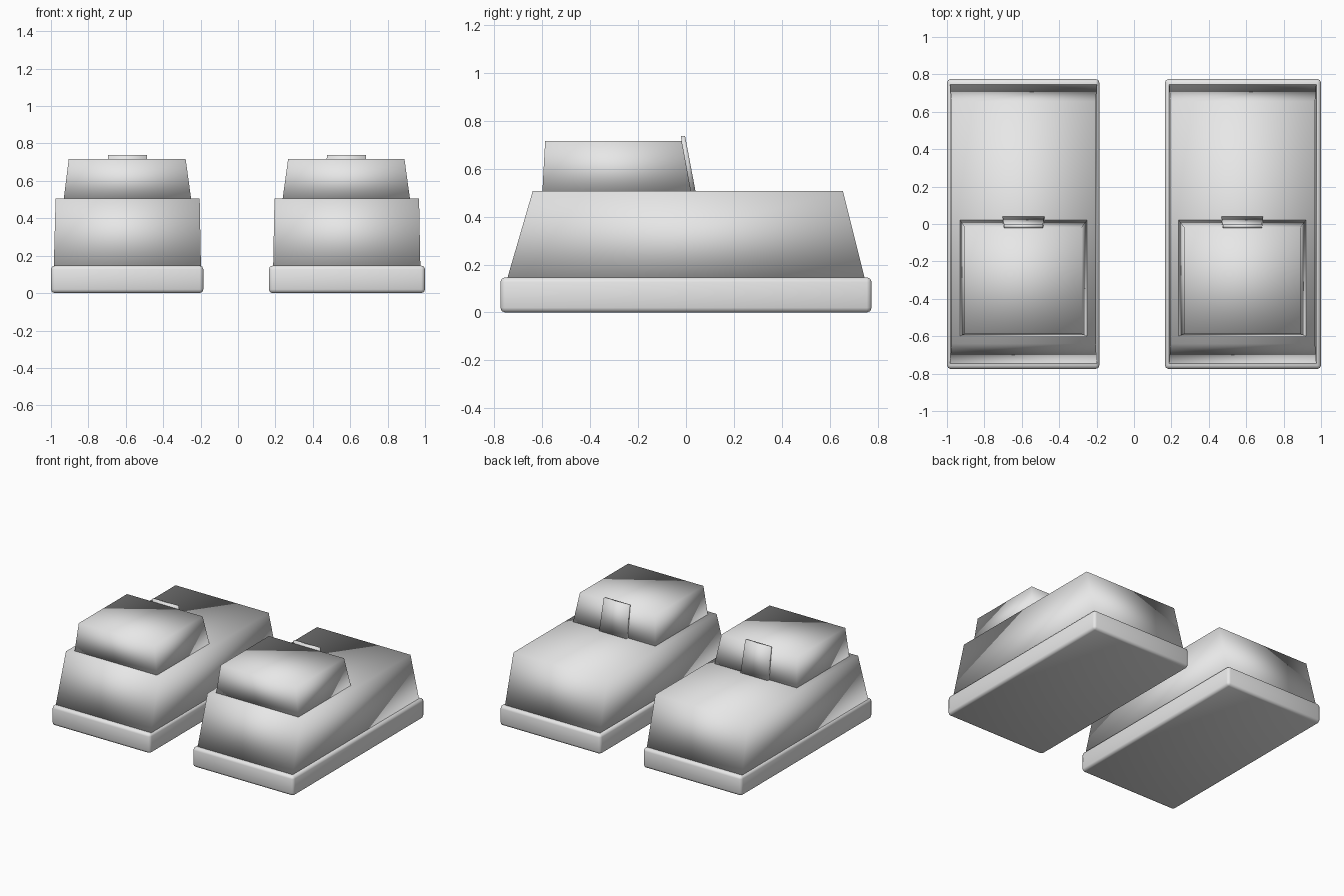
import bpy
import bmesh

if "Cube" in bpy.data.objects:
    bpy.data.objects.remove(bpy.data.objects["Cube"])

# Single light grey material
grey = bpy.data.materials.new("light_grey")
grey.diffuse_color = (0.8, 0.8, 0.8, 1)
grey.use_nodes = True
grey.node_tree.nodes["Principled BSDF"].inputs["Base Color"].default_value = grey.diffuse_color


def tapered_block(name, bottom, top, bevel=0.0):
    """Block from two rectangles, each (x0, x1, y0, y1, z)."""
    bm = bmesh.new()
    rings = []
    for x0, x1, y0, y1, z in (bottom, top):
        rings.append([bm.verts.new(p) for p in
                      ((x0, y0, z), (x1, y0, z), (x1, y1, z), (x0, y1, z))])
    low, high = rings
    bm.faces.new(low[::-1])
    bm.faces.new(high)
    for i in range(4):
        j = (i + 1) % 4
        bm.faces.new((low[i], low[j], high[j], high[i]))
    if bevel:
        bmesh.ops.bevel(bm, geom=bm.edges[:], offset=bevel, segments=2,
                        profile=0.5, affect='EDGES')
    bmesh.ops.recalc_face_normals(bm, faces=bm.faces[:])
    for f in bm.faces:
        f.smooth = True
    mesh = bpy.data.meshes.new(name)
    bm.to_mesh(mesh)
    bm.free()
    mesh.materials.append(grey)
    obj = bpy.data.objects.new(name, mesh)
    bpy.context.collection.objects.link(obj)
    return obj


def shoe(side, sole_x, body_low, body_high, collar_low, collar_high, tongue_x):
    # Rounded sole slab
    tapered_block(side + "_sole", (*sole_x, -0.775, 0.775, 0.0),
                  (*sole_x, -0.775, 0.775, 0.147), 0.02)
    # Tapered upper
    tapered_block(side + "_upper", (*body_low, -0.747, 0.747, 0.14),
                  (*body_high, -0.64, 0.655, 0.507))
    # Ankle collar at the heel end
    tapered_block(side + "_collar", (*collar_low, -0.6, 0.022, 0.5),
                  (*collar_high, -0.588, -0.018, 0.717))
    # Thin tongue leaning against the collar
    t0, t1 = tongue_x
    tapered_block(side + "_tongue", (t0 - 0.008, t1 + 0.008, 0.018, 0.04, 0.505),
                  (t0, t1, -0.022, -0.004, 0.738))


shoe("left", (-1.0, -0.185), (-0.985, -0.198), (-0.975, -0.205),
     (-0.932, -0.25), (-0.905, -0.28), (-0.695, -0.487))
shoe("right", (0.165, 1.0), (0.188, 0.975), (0.195, 0.968),
     (0.238, 0.92), (0.268, 0.89), (0.475, 0.683))
